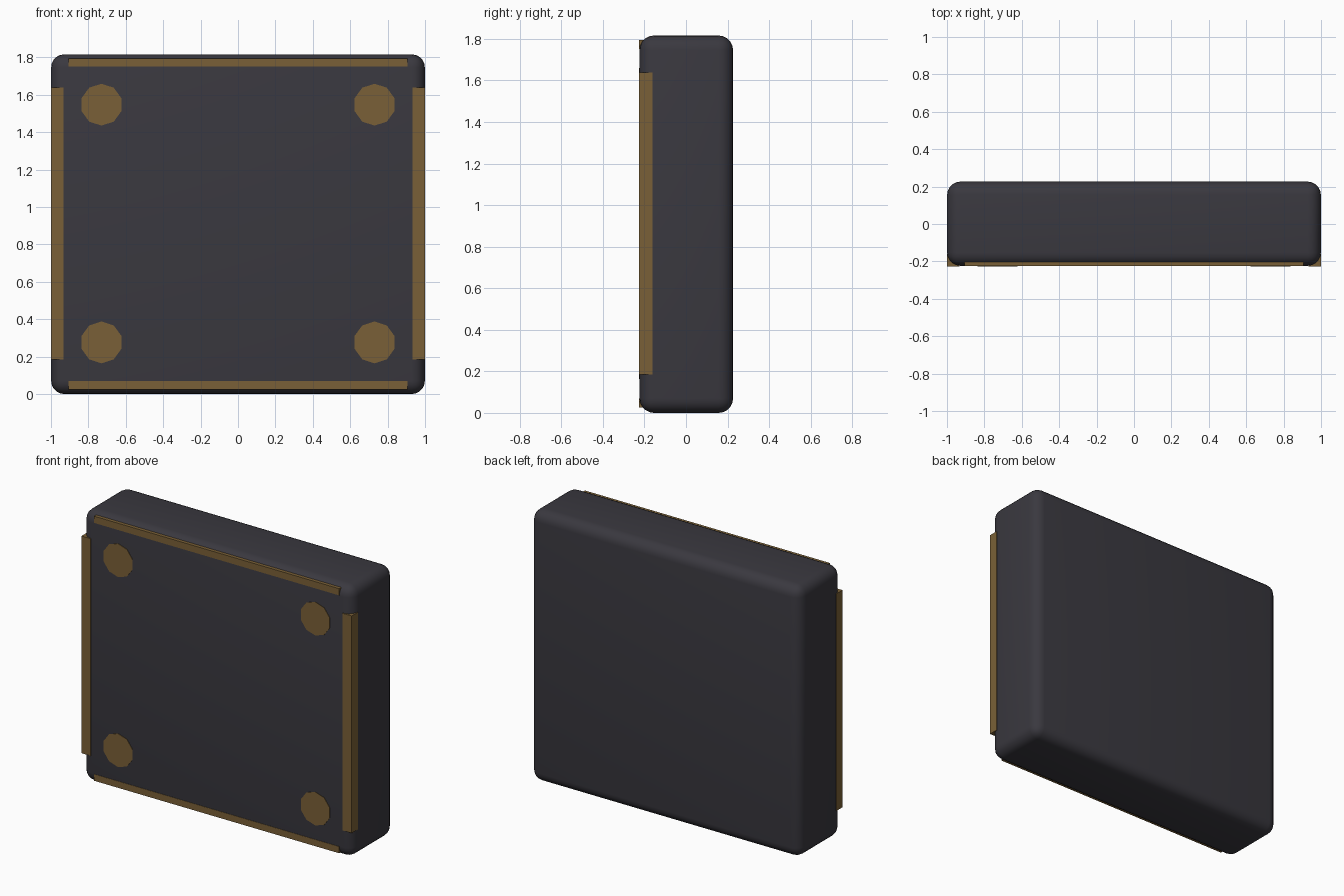
import bpy
import math

if "Cube" in bpy.data.objects:
    bpy.data.objects.remove(bpy.data.objects["Cube"])


def make_material(name, rgb):
    m = bpy.data.materials.new(name)
    m.diffuse_color = (*rgb, 1.0)
    m.use_nodes = True
    m.node_tree.nodes["Principled BSDF"].inputs["Base Color"].default_value = m.diffuse_color
    return m


dark = make_material("dark grey", (0.042, 0.040, 0.050))
brass = make_material("aged brass", (0.195, 0.118, 0.038))


def box(name, lo, hi, mat):
    """Axis-aligned box between two corners."""
    centre = [(a + b) / 2 for a, b in zip(lo, hi)]
    bpy.ops.mesh.primitive_cube_add(size=1, location=centre)
    o = bpy.context.object
    o.name = name
    o.scale = [b - a for a, b in zip(lo, hi)]
    bpy.ops.object.transform_apply(location=False, rotation=False, scale=True)
    o.data.materials.append(mat)
    return o


FRONT = -0.2265   # face of the brass trim
H = 1.816         # overall height

# Rounded slab
body = box("panel_body", (-0.999, -0.2235, 0), (0.999, 0.2265, H), dark)
bev = body.modifiers.new("round_edges", 'BEVEL')
bev.width = 0.07
bev.segments = 5
bpy.ops.object.modifier_apply(modifier=bev.name)
bpy.ops.object.shade_smooth_by_angle(angle=math.radians(35))

# Top and bottom trim strips
for name, z0, z1 in (("bottom_trim", 0.025, 0.069), ("top_trim", 1.75, 1.795)):
    box(name, (-0.907, FRONT + 0.001, z0), (0.907, -0.18, z1), brass)

# Side trim strips wrapping the front corners
for name, s in (("left_trim", -1), ("right_trim", 1)):
    x0, x1 = sorted((s * 0.932, s * 1.0))
    box(name, (x0, FRONT, 0.185), (x1, -0.161, 1.638), brass)

# Ten-sided corner studs
for side, x in (("left", -0.73), ("right", 0.73)):
    for level, z in (("lower", 0.276), ("upper", 1.547)):
        bpy.ops.mesh.primitive_cylinder_add(
            vertices=10, radius=0.112, depth=0.04,
            location=(x, FRONT + 0.02, z), rotation=(math.pi / 2, 0, 0))
        o = bpy.context.object
        o.name = f"{level}_{side}_stud"
        o.data.materials.append(brass)
